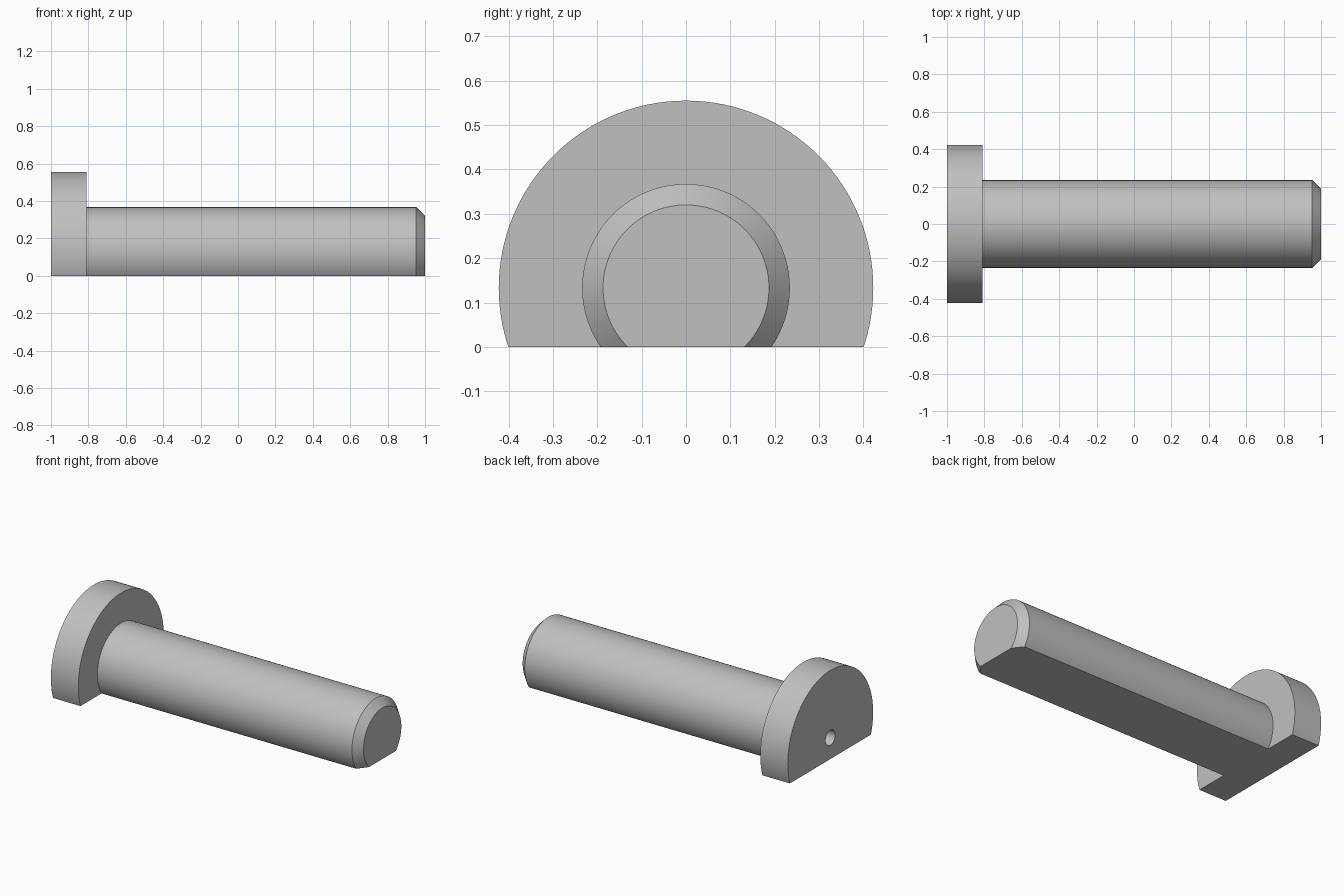
import bpy
import bmesh
import math
from mathutils import Matrix

cube = bpy.data.objects.get("Cube")
if cube:
    bpy.data.objects.remove(cube, do_unlink=True)

AXIS_Z = 0.133
HEAD_R, SHAFT_R, HOLE_R = 0.422, 0.234, 0.047
HEAD_X, CHAMFER, HOLE_DEPTH = -0.81, 0.047, 0.19
SEGMENTS = 128

# Half profile (x, radius): centre hole, head, shaft, chamfered tip
profile = [
    (-1 + HOLE_DEPTH, 0), (-1 + HOLE_DEPTH, HOLE_R), (-1, HOLE_R),
    (-1, HEAD_R), (HEAD_X, HEAD_R), (HEAD_X, SHAFT_R),
    (1 - CHAMFER, SHAFT_R), (1, SHAFT_R - CHAMFER), (1, 0),
]

# Turn the profile around the pin axis
bm = bmesh.new()
verts = [bm.verts.new((x, 0, r)) for x, r in profile]
edges = [bm.edges.new(pair) for pair in zip(verts, verts[1:])]
bmesh.ops.spin(bm, geom=verts + edges, cent=(0, 0, 0), axis=(1, 0, 0),
               angle=math.tau, steps=SEGMENTS, use_merge=True)
bmesh.ops.remove_doubles(bm, verts=bm.verts[:], dist=1e-5)
bmesh.ops.transform(bm, matrix=Matrix.Translation((0, 0, AXIS_Z)), verts=bm.verts[:])

# Slice off the underside and close the flat base
bmesh.ops.bisect_plane(bm, geom=bm.verts[:] + bm.edges[:] + bm.faces[:],
                       plane_co=(0, 0, 0), plane_no=(0, 0, 1), clear_inner=True)
rim = [e for e in bm.edges if e.is_boundary]
bmesh.ops.triangle_fill(bm, edges=rim, use_beauty=True, normal=(0, 0, -1))
bmesh.ops.recalc_face_normals(bm, faces=bm.faces[:])

mesh = bpy.data.meshes.new("headed_pin")
bm.to_mesh(mesh)
bm.free()
pin = bpy.data.objects.new("headed_pin", mesh)
bpy.context.collection.objects.link(pin)

# Plain grey finish
grey = bpy.data.materials.new("plain_grey")
grey.use_nodes = True
colour = (0.53, 0.53, 0.53, 1)
grey.diffuse_color = colour
grey.node_tree.nodes["Principled BSDF"].inputs["Base Color"].default_value = colour
mesh.materials.append(grey)

# Smooth round walls, crisp edges
bpy.ops.object.select_all(action="DESELECT")
pin.select_set(True)
bpy.context.view_layer.objects.active = pin
bpy.ops.object.shade_smooth_by_angle(angle=math.radians(30))
